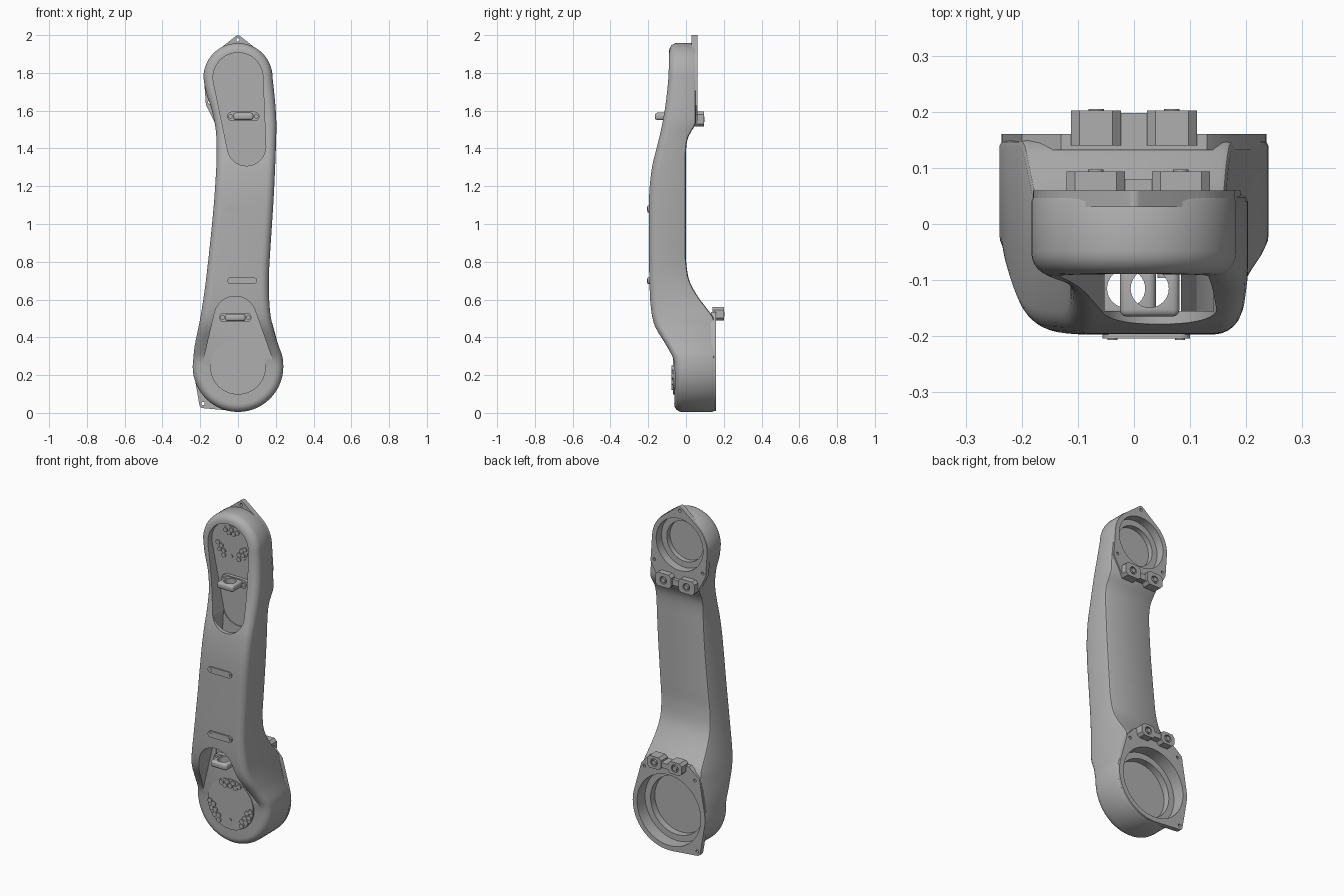
import bpy, bmesh
from math import sin, cos, pi, sqrt, radians
from mathutils import Matrix, Vector

cube = bpy.data.objects.get("Cube")
if cube:
    bpy.data.objects.remove(cube, do_unlink=True)

grey = bpy.data.materials.new("metal grey")
grey.use_nodes = True
grey.diffuse_color = (0.43, 0.43, 0.43, 1)
grey.node_tree.nodes["Principled BSDF"].inputs["Base Color"].default_value = (0.43, 0.43, 0.43, 1)


def finish(name, bm):
    bmesh.ops.recalc_face_normals(bm, faces=bm.faces)
    mesh = bpy.data.meshes.new(name)
    bm.to_mesh(mesh)
    bm.free()
    mesh.materials.append(grey)
    ob = bpy.data.objects.new(name, mesh)
    bpy.context.collection.objects.link(ob)
    return ob


def activate(ob):
    bpy.ops.object.select_all(action='DESELECT')
    ob.select_set(True)
    bpy.context.view_layer.objects.active = ob


def smooth(ob):
    activate(ob)
    bpy.ops.object.shade_smooth_by_angle(angle=radians(32))


def circle(x, z, r, n=64):
    return [(x + r * cos(2 * pi * i / n), z + r * sin(2 * pi * i / n)) for i in range(n)]


def plate(name, points, y0, y1):
    """Convex outline in x and z, extruded along y."""
    bm = bmesh.new()
    for y in (y0, y1):
        for x, z in points:
            bm.verts.new((x, y, z))
    res = bmesh.ops.convex_hull(bm, input=bm.verts)
    inner = [v for v in bm.verts if not v.link_faces]
    bmesh.ops.delete(bm, geom=inner, context='VERTS')
    bmesh.ops.dissolve_limit(bm, angle_limit=0.002, verts=bm.verts, edges=bm.edges)
    return finish(name, bm)


def box_points(x0, x1, z0, z1):
    return [(x0, z0), (x1, z0), (x1, z1), (x0, z1)]


def upright_cylinder(name, x, y, z, r, h):
    bm = bmesh.new()
    bmesh.ops.create_cone(bm, cap_ends=True, segments=32, radius1=r, radius2=r, depth=h,
                          matrix=Matrix.Translation((x, y, z)))
    return finish(name, bm)


def cut(ob, cutter, keep=False):
    cutter.hide_render = True
    mod = ob.modifiers.new("cut", 'BOOLEAN')
    mod.operation, mod.solver, mod.object = 'DIFFERENCE', 'EXACT', cutter
    activate(ob)
    bpy.ops.object.modifier_apply(modifier=mod.name)
    if not keep:
        bpy.data.objects.remove(cutter, do_unlink=True)


def curve(table):
    """Smooth interpolation through (z, value) pairs."""
    def slope(i):
        a, b = table[max(i - 1, 0)], table[min(i + 1, len(table) - 1)]
        return (b[1] - a[1]) / (b[0] - a[0])

    def f(z):
        z = min(max(z, table[0][0]), table[-1][0])
        i = next(k for k in range(len(table) - 1) if z <= table[k + 1][0])
        (a, u), (b, v) = table[i], table[i + 1]
        h = b - a
        t = (z - a) / h
        return (u * (1 + 2 * t) * (1 - t) ** 2 + slope(i) * h * t * (1 - t) ** 2
                + v * t * t * (3 - 2 * t) + slope(i + 1) * h * t * t * (t - 1))
    return f


LOW, LOW_R, TOP, TOP_R = 0.245, 0.24, 1.775, 0.183
left = curve([(LOW, -.24), (.35, -.23), (.5, -.2), (.7, -.17), (1.08, -.13), (1.3, -.115),
              (1.4, -.113), (1.5, -.118), (1.6, -.138), (1.7, -.17), (TOP, -.183)])
right = curve([(LOW, .24), (.3, .235), (.35, .217), (.4, .2), (.5, .175), (.6, .165), (.7, .163),
               (.8, .167), (1.0, .18), (1.2, .192), (1.5, .203), (1.6, .2), (1.7, .191), (TOP, .183)])
front = curve([(0, -.063), (.27, -.063), (.35, -.1), (.45, -.16), (.52, -.181), (.65, -.192),
               (.9, -.196), (1.15, -.195), (1.3, -.18), (1.4, -.156), (1.5, -.132), (1.6, -.113),
               (1.7, -.1), (1.8, -.092), (2, -.088)])
back = curve([(0, .15), (.45, .15), (.5, .147), (.55, .112), (.62, .06), (.7, .018), (.8, .001),
              (.9, 0), (1.3, 0), (1.4, .001), (1.46, .012), (1.53, .05), (1.58, .052), (2, .052)])

# Arm body: closed outline swept into rings with a rounded front edge
steps = 14
rows = [LOW - LOW_R * cos(pi / 2 * k / steps) for k in range(1, steps + 1)]
rows += [LOW + (TOP - LOW) * k / 64 for k in range(1, 64)]
rows += [TOP + TOP_R * sin(pi / 2 * k / steps) for k in range(steps)]


def edge(z, side):
    for c, r, beyond in ((LOW, LOW_R, z < LOW), (TOP, TOP_R, z > TOP)):
        if beyond:
            return side * sqrt(max(r * r - (z - c) ** 2, 0))
    return right(z) if side > 0 else left(z)


outline = ([Vector((0, LOW - LOW_R))] + [Vector((edge(z, 1), z)) for z in rows]
           + [Vector((0, TOP + TOP_R))] + [Vector((edge(z, -1), z)) for z in reversed(rows)])
count = len(outline)


def inset(i, d):
    t = (outline[(i + 1) % count] - outline[i - 1]).normalized()
    return outline[i] - d * Vector((t.y, -t.x))


bm = bmesh.new()
rings = []
layers = [(.012, back, 0), (.004, back, -.004), (0, back, -.012)]
for k in range(7):
    a = pi / 2 * k / 6
    layers.append((.042 * (1 - cos(a)), front, .042 * (1 - sin(a))))
for d, depth, shift in layers:
    pts = [inset(i, d) for i in range(count)]
    rings.append([bm.verts.new((p.x, depth(p.y) + shift, p.y)) for p in pts])
for a, b in zip(rings, rings[1:]):
    for i in range(count):
        j = (i + 1) % count
        bm.faces.new((a[i], a[j], b[j], b[i]))
for ring in (rings[0], rings[-1]):
    n = len(rows)
    for i in range(n + 1):
        quad = [ring[i], ring[i + 1], ring[-i - 1], ring[-i]]
        bm.faces.new(list(dict.fromkeys(quad)))
body = finish("arm_body", bm)

# Front pockets and the cable tunnel joining them
cut(body, plate("upper_pocket", circle(0, TOP, .132) + circle(.045, 1.41, .102), -.4, -.055))
cut(body, plate("lower_pocket", circle(-.015, .505, .112) + circle(0, .24, .187), -.4, -.066))
cut(body, plate("tunnel", [(-.1, .5), (.08, .5), (.145, 1.42), (-.05, 1.42)], -.155, -.0605))

# Mounting flanges on the back
lower_flange = plate("lower_flange", circle(0, LOW, .236) + circle(-.185, .045, .02, 16)
                     + [(-.2, .48), (.18, .48), (-.13, .535), (.13, .535)], .132, .16)
upper_flange = plate("upper_flange", circle(0, TOP, .18) + circle(0, 1.985, .015, 16)
                     + [(-.17, 1.63), (.19, 1.63), (-.12, 1.53), (.135, 1.53)], .03, .06)

# Stepped round sockets in the back
for flange, z, wide, narrow, shelf, floor in ((lower_flange, LOW, .208, .172, .085, .045),
                                              (upper_flange, TOP, .153, .118, .01, -.02)):
    bore = plate("bore", circle(0, z, wide), shelf, .4)
    cut(flange, bore, keep=True)
    cut(body, bore)
    cut(body, plate("inner_bore", circle(0, z, narrow), floor, .4))
for flange, holes in ((lower_flange, [(-.185, .05), (-.17, .465), (.16, .465)]),
                      (upper_flange, [(0, 1.975), (-.15, 1.645), (.165, 1.645)])):
    for x, z in holes:
        cut(flange, plate("screw_hole", circle(x, z, .009, 16), -.1, .4))
for ob in (body, lower_flange, upper_flange):
    smooth(ob)


# Clamp blocks on the flanges, each with a recessed screw
def back_clamp(name, x0, x1, z0, z1, y0, y1):
    c, x, z = .015, (x0 + x1) / 2, (z0 + z1) / 2
    pts = [(x0 + c, z0), (x1 - c, z0), (x1, z0 + c), (x1, z1 - c), (x1 - c, z1),
           (x0 + c, z1), (x0, z1 - c), (x0, z0 + c)]
    block = plate(name, pts, y0, y1)
    cut(block, plate("screw_seat", circle(x, z, .022, 24), y1 - .015, y1 + .1))
    smooth(block)
    smooth(plate(name + "_screw", circle(x, z, .014, 24), y0, y1 + .003))


back_clamp("lower_clamp_left", .023, .112, .488, .56, .14, .202)
back_clamp("lower_clamp_right", -.112, -.023, .488, .56, .14, .202)
back_clamp("upper_clamp_left", .032, .135, 1.515, 1.595, .04, .094)
back_clamp("upper_clamp_right", -.12, -.016, 1.515, 1.595, .04, .094)
plate("lower_clamp_bridge", box_points(-.03, .03, .505, .535), .14, .198)
plate("upper_clamp_bridge", box_points(-.03, .04, 1.535, 1.57), .04, .08)


# Cable holders standing in the front pockets
def cable_holder(name, x, z, floor):
    ends = circle(x - .06, z, .025, 32) + circle(x + .06, z, .025, 32)
    smooth(plate(name + "_base", ends, floor - .02, floor + .01))
    ring = plate(name, box_points(x - .053, x + .053, z - .019, z + .019), -.165, floor + .01)
    mod = ring.modifiers.new("round", 'BEVEL')
    mod.width, mod.segments = .012, 3
    activate(ring)
    bpy.ops.object.modifier_apply(modifier=mod.name)
    cut(ring, upright_cylinder("cable_hole", x, -.115, z, .034, .3))
    smooth(ring)
    for s in (-1, 1):
        smooth(plate(name + "_screw", circle(x + s * .068, z, .012, 20), floor - .03, floor))


cable_holder("upper_cable_holder", .028, 1.57, -.055)
cable_holder("lower_cable_holder", -.014, .505, -.066)

# Small bars on the front of the arm
for name, z in (("upper_bar", 1.08), ("lower_bar", .7)):
    smooth(plate(name, circle(-.038, z, .018, 24) + circle(.082, z, .018, 24), -.204, -.185))
    for x in (-.038, .082):
        smooth(plate(name + "_screw", circle(x, z, .009, 16), -.207, -.19))


# Joint discs with three groups of bolts
def joint_disc(name, z, radius, y, orbit, bolt, per_group):
    smooth(plate(name, circle(0, z, radius), y - .004, y + .01))
    for group in (90, 210, 330):
        for k in range(per_group):
            a = radians(group + (k - (per_group - 1) / 2) * 52 / (per_group - 1))
            r = orbit - bolt * 1.5 * (k % 2)
            smooth(plate(name + "_bolt", circle(r * cos(a), z + r * sin(a), bolt, 12),
                         y - .011, y))
    smooth(plate(name + "_pin", circle(0, z - radius * .62, .008, 12), y - .008, y))


joint_disc("upper_joint_disc", TOP, .108, -.055, .088, .013, 5)
joint_disc("lower_joint_disc", LOW, .148, -.066, .132, .014, 7)
